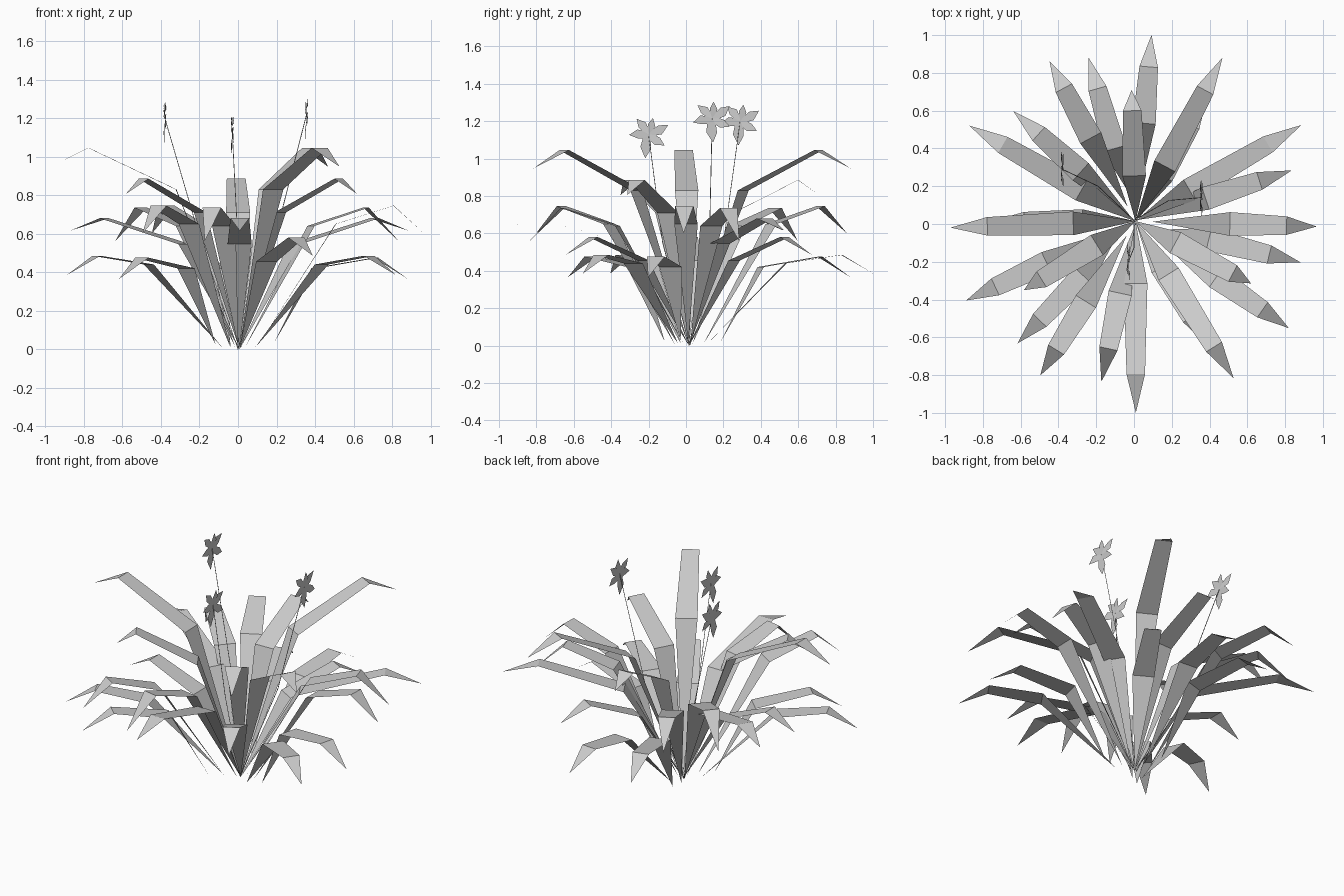
import bpy, bmesh
from math import radians, cos, sin
from mathutils import Vector, Matrix

cube = bpy.data.objects.get("Cube")
if cube:
    bpy.data.objects.remove(cube, do_unlink=True)

# One plain grey for the whole plant
grey = bpy.data.materials.new("plain_grey")
grey.use_nodes = True
colour = (0.6, 0.6, 0.6, 1)
grey.diffuse_color = colour
grey.node_tree.nodes["Principled BSDF"].inputs["Base Color"].default_value = colour


def finish(name, bm):
    mesh = bpy.data.meshes.new(name)
    bm.to_mesh(mesh)
    bm.free()
    mesh.materials.append(grey)
    obj = bpy.data.objects.new(name, mesh)
    bpy.context.collection.objects.link(obj)


def blade(name, angle, base, knee, bend, tip, knee_width=0.125, bend_width=0.098):
    """Folded leaf: pointed base, two cross folds, drooping pointed tip (radius, height)."""
    bm = bmesh.new()
    turn = Matrix.Translation((0.008, 0.015, 0)) @ Matrix.Rotation(radians(angle), 4, 'Z')

    def vert(point, y):
        return bm.verts.new(turn @ Vector((point[0], y, point[1])))

    start, end = vert(base, 0), vert(tip, 0)
    k1, k2 = vert(knee, -knee_width / 2), vert(knee, knee_width / 2)
    b1, b2 = vert(bend, -bend_width / 2), vert(bend, bend_width / 2)
    bm.faces.new((start, k1, k2))
    bm.faces.new((k1, b1, b2, k2))
    bm.faces.new((b1, end, b2))
    finish(name, bm)


# Leaf kinds: name, first angle, base, knee, bend, tip
kinds = [
    ("tall_leaf", 62, (0, 0), (0.33, 0.83), (0.785, 1.045), (0.98, 0.947)),
    ("upright_leaf", 91.7, (0, 0), (0.24, 0.71), (0.585, 0.885), (0.695, 0.805)),
    ("wide_leaf", -1.7, (0.09, 0.01), (0.50, 0.65), (0.80, 0.745), (0.96, 0.60)),
    ("long_leaf", 30.1, (0, 0), (0.33, 0.545), (0.81, 0.68), (1.015, 0.615)),
    ("mid_leaf", 18, (0.03, 0.01), (0.39, 0.64), (0.69, 0.735), (0.87, 0.56)),
    ("low_leaf", 85.1, (0.10, 0.01), (0.52, 0.44), (0.82, 0.485), (0.99, 0.385)),
    ("outer_leaf", -14, (0.18, 0.025), (0.40, 0.42), (0.73, 0.475), (0.90, 0.365)),
    ("short_leaf", 60, (0, 0), (0.28, 0.455), (0.59, 0.58), (0.76, 0.485)),
]
for name, first, *points in kinds:
    for i in range(3):
        blade(f"{name}_{i + 1}", first + 120 * i, *points)


def stem(name, path, radius=0.002):
    """Thin square stalk following a path."""
    bm = bmesh.new()
    for low, high in zip(path, path[1:]):
        low, high = Vector(low), Vector(high)
        axis = high - low
        place = Matrix.Translation((low + high) / 2) @ axis.to_track_quat('Z', 'Y').to_matrix().to_4x4()
        bmesh.ops.create_cone(bm, cap_ends=True, segments=4, radius1=radius, radius2=radius,
                              depth=axis.length, matrix=place)
    finish(name, bm)


# Petals of a ragged star: direction in degrees, length
petals = [(25, 0.115), (75, 0.09), (128, 0.105), (182, 0.105), (262, 0.13), (325, 0.105)]


def flower(name, centre, spin):
    """Flat star facing sideways, petals swaying slightly out of plane."""
    bm = bmesh.new()
    centre = Vector(centre)

    def vert(angle, radius, lean):
        a = radians(angle + spin)
        return bm.verts.new(centre + Vector((lean, radius * cos(a), radius * sin(a))))

    middle = bm.verts.new(centre)
    # Notches sit halfway between neighbouring petals
    notches = []
    for i, (angle, _) in enumerate(petals):
        after = petals[(i + 1) % len(petals)][0] + (360 if i == len(petals) - 1 else 0)
        notches.append(vert((angle + after) / 2, 0.04, 0.0))
    for i, (angle, length) in enumerate(petals):
        sway = 0.008 if i % 2 else -0.006
        left, right = vert(angle + 21, length * 0.62, sway), vert(angle - 21, length * 0.62, sway)
        end = vert(angle + 4, length, sway * 0.5)
        bm.faces.new((middle, notches[i - 1], right, end, left, notches[i]))
    finish(name, bm)


# Flower stalks: path from the root up, flower centre, spin
root = (0, 0.02, 0)
stalks = [
    ((-0.19, 0.2, 0.55), (-0.38, 0.29, 1.2), 0),
    ((0, -0.125, 0.55), (-0.03, -0.20, 1.13), -4),
    ((0.185, 0.125, 0.55), (0.355, 0.14, 1.215), 6),
]
for i, (middle, top, spin) in enumerate(stalks, 1):
    stem(f"flower_stem_{i}", (root, middle, top))
    flower(f"flower_{i}", top, spin)
